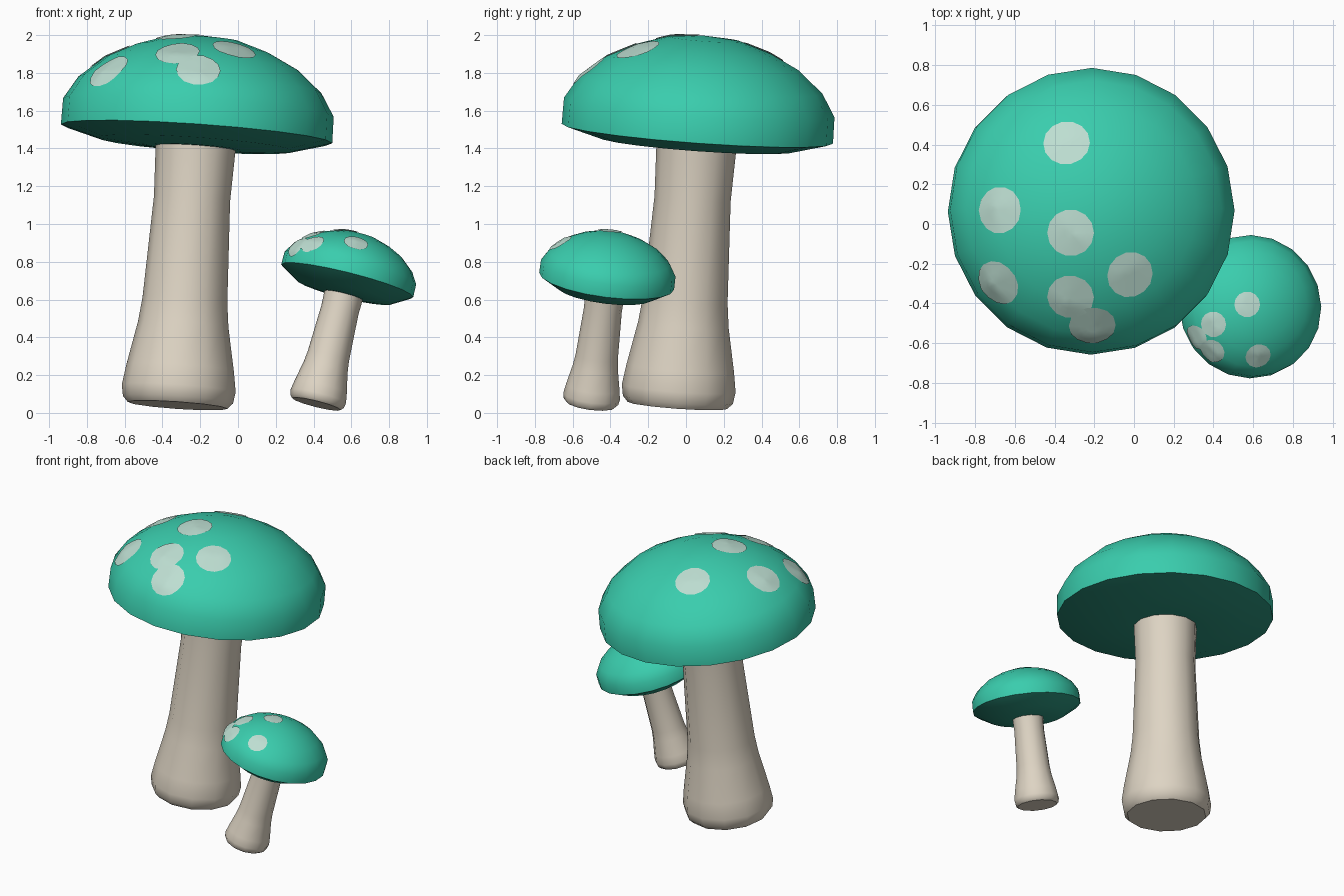
import bpy, bmesh, math
from mathutils import Vector, Matrix
from mathutils.bvhtree import BVHTree

if "Cube" in bpy.data.objects:
    bpy.data.objects.remove(bpy.data.objects["Cube"])


def material(name, rgb):
    m = bpy.data.materials.new(name)
    m.diffuse_color = (*rgb, 1)
    m.use_nodes = True
    m.node_tree.nodes["Principled BSDF"].inputs["Base Color"].default_value = m.diffuse_color
    return m


TEAL = material("teal cap", (0.042, 0.61, 0.42))
DARK = material("dark teal underside", (0.025, 0.30, 0.21))
STEM = material("cream stem", (0.73, 0.66, 0.55))
SPOT = material("pale mint spot", (0.51, 0.73, 0.64))


def finish(name, bm, mats):
    me = bpy.data.meshes.new(name)
    bm.to_mesh(me)
    bm.free()
    ob = bpy.data.objects.new(name, me)
    bpy.context.collection.objects.link(ob)
    for m in mats:
        me.materials.append(m)
    bpy.ops.object.select_all(action='DESELECT')
    ob.select_set(True)
    bpy.context.view_layer.objects.active = ob
    bpy.ops.object.shade_smooth_by_angle(angle=math.radians(40))
    return ob


def lathe(profile, sides):
    """Spin a profile of (radius, height) points, bottom to top."""
    bm = bmesh.new()
    pts = [bm.verts.new((r, 0, h)) for r, h in profile]
    edges = [bm.edges.new(pair) for pair in zip(pts, pts[1:])]
    bmesh.ops.spin(bm, geom=pts + edges, cent=(0, 0, 0), axis=(0, 0, 1),
                   angle=math.tau, steps=sides, use_merge=True)
    bmesh.ops.remove_doubles(bm, verts=bm.verts, dist=1e-4)
    bmesh.ops.recalc_face_normals(bm, faces=bm.faces)
    return bm


STEM_PROFILE = [(0, 0), (0.265, 0), (0.292, 0.03), (0.302, 0.09), (0.285, 0.2),
                (0.24, 0.43), (0.225, 0.56), (0.202, 1.1), (0.21, 1.32), (0.215, 1.46)]
DOME_PROFILE = [(0.72, -0.07), (0.718, 0.07), (0.645, 0.19), (0.51, 0.305),
                (0.36, 0.38), (0.19, 0.435), (0, 0.452)]


def mushroom(prefix, base, lean, scale, stretch, under, spots, spot_r):
    axis = Vector((*lean, 1)).normalized()
    frame = Matrix.Translation(base) @ Vector((0, 0, 1)).rotation_difference(axis).to_matrix().to_4x4()

    # Flared stem
    bm = lathe([(r * scale, h * scale * stretch) for r, h in STEM_PROFILE], 12)
    bm.transform(frame)
    finish(prefix + "_stem", bm, [STEM])

    # Domed cap with a shallow bulging underside
    below = [(0, -0.07 - under), (0.25, -0.07 - under), (0.52, -0.07 - under * 0.75)]
    bm = lathe([(r * scale, h * scale) for r, h in below + DOME_PROFILE], 20)
    for f in bm.faces:
        f.material_index = int(f.calc_center_median().z < -0.07 * scale)
    bm.transform(frame @ Matrix.Translation((0, 0, 1.515 * scale * stretch)))
    bm.normal_update()
    tree = BVHTree.FromBMesh(bm)
    finish(prefix + "_cap", bm, [TEAL, DARK])
    middle = frame @ Vector((0, 0, 1.3 * scale * stretch))

    # Thin round spots that hug the cap
    bm = bmesh.new()
    for x, y in spots:
        centre = tree.ray_cast(Vector((x, y, 3)), Vector((0, 0, -1)))[0]
        out = (centre - middle).normalized()
        turn = Vector((0, 0, 1)).rotation_difference(out).to_matrix()

        def stick(r, a):
            start = centre + out * 0.3 + turn @ Vector((r * math.cos(a), r * math.sin(a), 0))
            return bm.verts.new(tree.ray_cast(start, -out)[0] + out * 0.006)

        hub = stick(0, 0)
        rings = [[stick(spot_r * k / 4, math.tau * i / 14) for i in range(14)] for k in (1, 2, 3, 4)]
        for i in range(14):
            j = (i + 1) % 14
            bm.faces.new((hub, rings[0][i], rings[0][j]))
            for a, b in zip(rings, rings[1:]):
                bm.faces.new((a[i], b[i], b[j], a[j]))
    finish(prefix + "_spots", bm, [SPOT])


mushroom("large", (-0.32, -0.045, 0.04), (0.07, 0.073), 1, 1, 0.075,
         [(-0.34, 0.41), (-0.68, 0.07), (-0.32, -0.045), (-0.02, -0.255),
          (-0.69, -0.30), (-0.32, -0.37), (-0.21, -0.515)], 0.118)
mushroom("small", (0.415, -0.505, 0.047), (0.25, 0.13), 0.5, 0.94, 0.16,
         [(0.57, -0.405), (0.40, -0.505), (0.315, -0.57),
          (0.395, -0.64), (0.625, -0.665)], 0.065)
